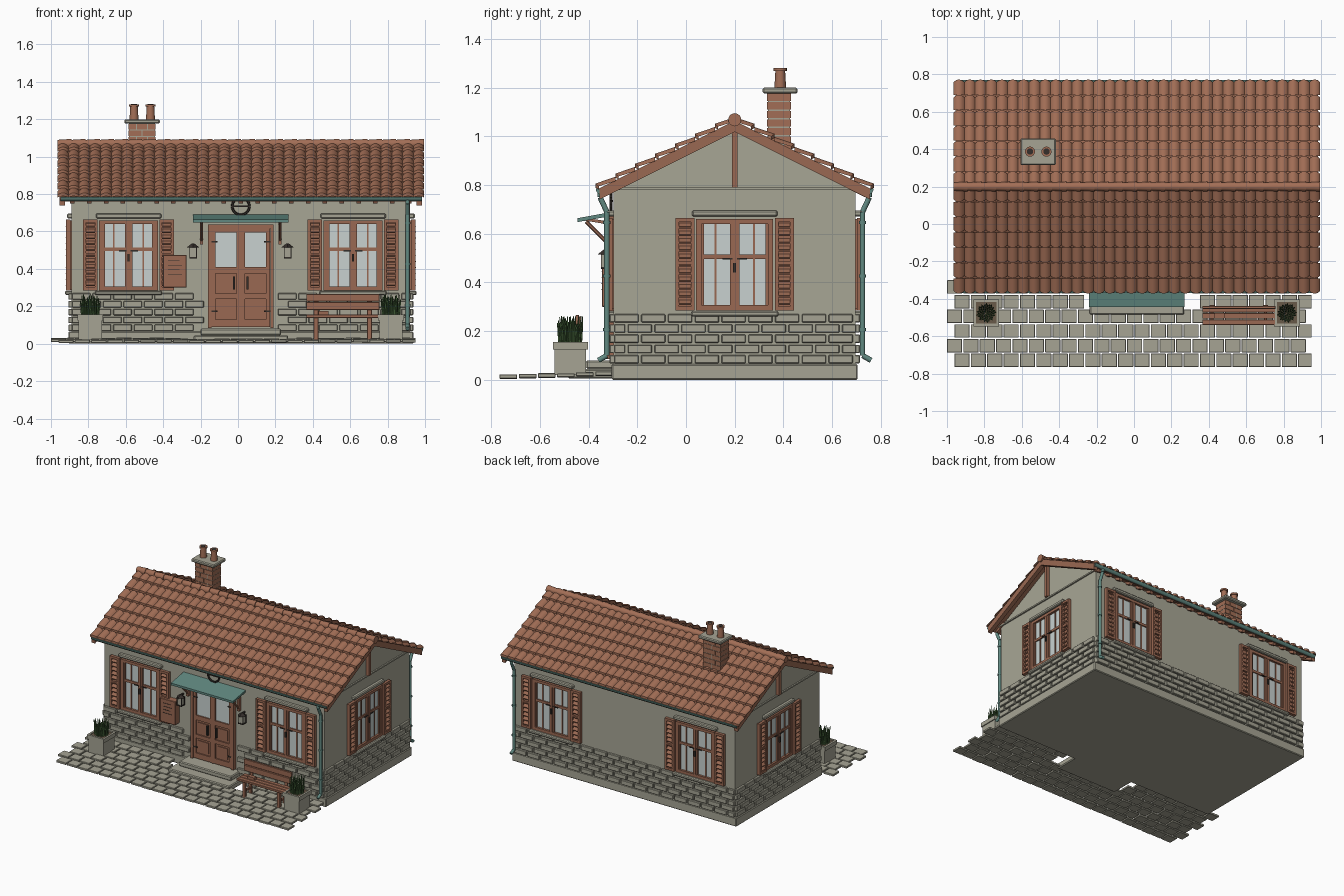
import bpy, bmesh, math, random
from mathutils import Matrix, Vector, Euler

if "Cube" in bpy.data.objects:
    bpy.data.objects.remove(bpy.data.objects["Cube"])

random.seed(4)
CX, CY = 0.015, 0.2            # house centre
HX, HY = 0.905, 0.497          # half size of the walls
T = Matrix.Translation

def mat(name, r, g, b):
    m = bpy.data.materials.new(name)
    m.diffuse_color = (r, g, b, 1)
    m.use_nodes = True
    m.node_tree.nodes["Principled BSDF"].inputs["Base Color"].default_value = m.diffuse_color
    return m

PLASTER = mat("plaster", 0.39, 0.38, 0.30)
STONE = mat("stone", 0.38, 0.37, 0.295)
TILE = mat("terracotta", 0.36, 0.155, 0.092)
WOOD = mat("brown wood", 0.32, 0.14, 0.085)
TEAL = mat("teal metal", 0.12, 0.25, 0.22)
GLASS = mat("pale glass", 0.58, 0.64, 0.63)
DARK = mat("dark iron", 0.035, 0.028, 0.024)
GREEN = mat("leaf green", 0.07, 0.15, 0.05)
SOIL = mat("soil", 0.14, 0.10, 0.065)

class Part:
    """Collects simple solids into one object."""
    def __init__(self, name, material, base=None):
        self.name, self.m, self.base = name, material, base or Matrix()
        self.bm = bmesh.new()

    def box(self, x0, x1, y0, y1, z0, z1, rot=(0, 0, 0)):
        c = Vector(((x0 + x1) / 2, (y0 + y1) / 2, (z0 + z1) / 2))
        M = T(c) @ Euler(rot).to_matrix().to_4x4() @ Matrix.Diagonal((abs(x1 - x0), abs(y1 - y0), abs(z1 - z0), 1))
        bmesh.ops.create_cube(self.bm, size=1, matrix=self.base @ M)
        return self

    def rod(self, a, b, r1, r2=None, n=12):
        a, b = Vector(a), Vector(b)
        q = (b - a).to_track_quat('Z', 'Y').to_matrix().to_4x4()
        bmesh.ops.create_cone(self.bm, cap_ends=True, segments=n, radius1=r1, radius2=r1 if r2 is None else r2,
                              depth=(b - a).length, matrix=self.base @ T((a + b) / 2) @ q)
        return self

    def prism(self, pts, x0, x1):
        """Extrude a (y, z) outline along x."""
        va, vb = ([self.bm.verts.new(self.base @ Vector((x, y, z))) for y, z in pts] for x in (x0, x1))
        self.bm.faces.new(va)
        self.bm.faces.new(vb[::-1])
        for i in range(len(pts)):
            j = (i + 1) % len(pts)
            self.bm.faces.new((va[j], va[i], vb[i], vb[j]))
        return self

    def done(self, smooth=False, bevel=0, solid=True):
        if solid:
            bmesh.ops.recalc_face_normals(self.bm, faces=self.bm.faces)
        me = bpy.data.meshes.new(self.name)
        self.bm.to_mesh(me)
        self.bm.free()
        me.materials.append(self.m)
        ob = bpy.data.objects.new(self.name, me)
        bpy.context.collection.objects.link(ob)
        if bevel:
            mod = ob.modifiers.new("bevel", 'BEVEL')
            mod.width, mod.segments = bevel, 1
        if smooth:
            bpy.ops.object.select_all(action='DESELECT')
            ob.select_set(True)
            bpy.context.view_layer.objects.active = ob
            bpy.ops.object.shade_smooth_by_angle(angle=math.radians(40))
        return ob

# Walls and plinth
Part("house_walls", PLASTER).prism([(CY - HY, 0.03), (CY + HY, 0.03), (CY + HY, 0.78), (CY, 1.03), (CY - HY, 0.78)],
                                   CX - HX, CX + HX).done()
Part("plinth", STONE).box(CX - 0.922, CX + 0.922, CY - 0.505, CY + 0.505, 0, 0.065).done(bevel=0.005)

# Wall frames: local x along the wall, local -y outwards
def wall(angle, along=0):
    dist = HY if angle % 180 == 0 else HX
    return T((CX, CY, 0)) @ Matrix.Rotation(math.radians(angle), 4, 'Z') @ T((along, -dist, 0))

# Stone courses round the foot of the walls
for side, ang in (("front", 0), ("right", 90), ("back", 180), ("left", 270)):
    half = HX if ang % 180 == 0 else HY
    p = Part(side + "_stone_courses", STONE, wall(ang))
    for row in range(5):
        z, u = 0.068 + row * 0.042, -half - (0.055 if row % 2 else 0)
        while u < half:
            a, b = max(u, -half) + 0.003, min(u + 0.102, half + 0.002)
            u += 0.11
            if b - a > 0.02 and not (side == "front" and b > -0.19 and a < 0.19):
                p.box(a, b, -0.017, 0.01, z, z + 0.034)
    p.done(bevel=0.003)

# Windows with shutters
def window(name, M):
    Part(name + "_glass", GLASS, M).box(-0.15, 0.15, -0.004, 0.02, 0.30, 0.65).done()
    f = Part(name + "_frame", WOOD, M)
    for s in (-1, 1):
        f.box(s * 0.158, s * 0.136, -0.02, 0.01, 0.285, 0.66)
        f.box(s * 0.004, s * 0.02, -0.016, 0.01, 0.30, 0.645)
        f.box(s * 0.126, s * 0.136, -0.013, 0.01, 0.30, 0.645)
        f.box(s * 0.075, s * 0.083, -0.01, 0.01, 0.30, 0.645)
    f.box(-0.005, 0.005, -0.02, 0.01, 0.30, 0.645)
    for z0, z1, d in ((0.285, 0.307, 0.02), (0.64, 0.66, 0.02), (0.496, 0.514, 0.012)):
        f.box(-0.15, 0.15, -d, 0.01, z0, z1)
    f.done()
    h = Part(name + "_catches", DARK, M)
    for x in (-0.03, 0.03):
        h.box(x - 0.02, x + 0.02, -0.019, -0.01, 0.494, 0.50)
    h.box(-0.006, 0.006, -0.026, -0.015, 0.44, 0.48).done()
    Part(name + "_lintel", STONE, M).box(-0.175, 0.175, -0.025, 0.01, 0.67, 0.696).done(bevel=0.006)
    Part(name + "_sill", STONE, M).box(-0.18, 0.18, -0.035, 0.01, 0.26, 0.283).done(bevel=0.006)
    sh = Part(name + "_shutters", WOOD, M)
    for s in (-1, 1):
        for a, b in ((0.165, 0.180), (0.228, 0.243)):
            sh.box(s * a, s * b, -0.03, -0.005, 0.285, 0.665)
        for z in (0.285, 0.468, 0.648):
            sh.box(s * 0.18, s * 0.228, -0.028, -0.007, z, z + 0.017)
        for i in range(11):
            z = 0.318 + i * 0.0315
            sh.box(s * 0.18, s * 0.228, -0.032, -0.006, z - 0.004, z + 0.004, rot=(0.6, 0, 0))
        sh.box(s * 0.18, s * 0.228, -0.009, 0.002, 0.29, 0.66)
    sh.done()

for nm, ang, al in (("front_left", 0, -0.6), ("front_right", 0, 0.6), ("back_left", 180, -0.59),
                    ("back_right", 180, 0.59), ("right_gable", 90, 0), ("left_gable", 270, 0)):
    window(nm + "_window", wall(ang, al))

# Double door
D = wall(0)
Part("door_glass", GLASS, D).box(-0.14, 0.14, -0.014, 0.0, 0.40, 0.60).done()
d = Part("double_door", WOOD, D)
hw = Part("door_hardware", DARK, D)
for s in (-1, 1):
    d.box(s * 0.175, s * 0.158, -0.03, 0.01, 0.085, 0.635)              # jamb
    d.box(s * 0.004, s * 0.156, -0.015, 0.01, 0.09, 0.40)               # lower leaf
    for a, b in ((0.004, 0.022), (0.136, 0.156)):
        d.box(s * a, s * b, -0.024, 0.01, 0.09, 0.615)
    for z0, z1 in ((0.09, 0.13), (0.24, 0.268), (0.375, 0.41), (0.595, 0.617)):
        d.box(s * 0.02, s * 0.14, -0.024, 0.01, z0, z1)
    for z0, z1 in ((0.145, 0.225), (0.283, 0.36)):
        d.box(s * 0.036, s * 0.122, -0.021, 0, z0, z1)                  # raised panels
    hw.box(s * 0.03, s * 0.042, -0.04, -0.024, 0.29, 0.36)
    for z in (0.17, 0.54):
        hw.box(s * 0.125, s * 0.16, -0.027, -0.02, z, z + 0.008)
d.box(-0.175, 0.175, -0.03, 0.01, 0.617, 0.637)
d.box(-0.005, 0.005, -0.028, 0, 0.09, 0.617).done()
hw.done()

# Steps
Part("lower_step", STONE).box(CX - 0.252, CX + 0.252, -0.485, -0.30, 0.005, 0.045).done(bevel=0.006)
Part("upper_step", STONE).box(CX - 0.215, CX + 0.215, -0.41, -0.29, 0.045, 0.08).done(bevel=0.006)

# Door canopy with braces
Part("canopy", TEAL).prism([(-0.29, 0.692), (-0.445, 0.664), (-0.445, 0.648), (-0.29, 0.676)], CX - 0.255, CX + 0.255).done()
c = Part("canopy_braces", WOOD)
for x in (CX - 0.21, CX + 0.21):
    c.box(x - 0.008, x + 0.008, -0.32, -0.29, 0.53, 0.67)
    c.box(x - 0.008, x + 0.008, -0.42, -0.30, 0.645, 0.657, rot=(-0.16, 0, 0))
    c.rod((x, -0.315, 0.555), (x, -0.41, 0.65), 0.008, n=6)
c.done()

# Plain ring ornament above the door
o = Part("wall_ring", DARK)
for i in range(24):
    a, b = (2 * math.pi * k / 24 for k in (i, i + 1))
    o.rod((CX + 0.046 * math.cos(a), -0.308, 0.735 + 0.046 * math.sin(a)),
          (CX + 0.046 * math.cos(b), -0.308, 0.735 + 0.046 * math.sin(b)), 0.007, n=6)
o.box(CX - 0.045, CX + 0.045, -0.312, -0.30, 0.731, 0.739).done()

# Lanterns
for nm, x in (("left", CX - 0.255), ("right", CX + 0.25)):
    Part(nm + "_lantern_glass", STONE).box(x - 0.017, x + 0.017, -0.347, -0.313, 0.462, 0.515).done()
    l = Part(nm + "_lantern_frame", DARK)
    l.rod((x, -0.33, 0.515), (x, -0.33, 0.535), 0.033, 0.008, n=4).box(x - 0.02, x + 0.02, -0.35, -0.31, 0.455, 0.463)
    l.box(x - 0.006, x + 0.006, -0.33, -0.29, 0.525, 0.533)
    for sx in (-1, 1):
        for sy in (-1, 1):
            l.box(x + sx * 0.018 - 0.002, x + sx * 0.018 + 0.002, -0.33 + sy * 0.018 - 0.002, -0.33 + sy * 0.018 + 0.002, 0.46, 0.517)
    l.done()

# Notice board with plain battens
Part("notice_board", WOOD).box(-0.40, -0.275, -0.345, -0.29, 0.30, 0.475).done(bevel=0.003)
n = Part("notice_board_battens", DARK)
for i in range(4):
    n.box(-0.375, -0.30 - 0.012 * (i % 2), -0.347, -0.344, 0.37 + i * 0.024, 0.373 + i * 0.024)
n.done()

# Roof deck, bargeboards and rafters
def roof_z(dist): return 1.06 - 0.5 * dist
def chevron(top, thick, reach):
    e = roof_z(reach) - 1.06 + top
    return [(CY, top), (CY + reach, e), (CY + reach, e - thick), (CY, top - thick), (CY - reach, e - thick), (CY - reach, e)]
Part("roof_deck", WOOD).prism(chevron(1.06, 0.022, 0.555), CX - 0.965, CX + 0.965).done()
bb = Part("bargeboards", WOOD)
post = Part("gable_posts", WOOD)
trim = Part("gable_trim", PLASTER)
for s in (-1, 1):
    bb.prism(chevron(1.064, 0.046, 0.556), CX + s * 0.94, CX + s * 0.97)
    post.box(CX + s * 0.90, CX + s * 0.93, CY - 0.012, CY + 0.012, 0.79, 1.03)
    trim.box(CX + s * 0.90, CX + s * 0.915, CY - 0.51, CY + 0.51, 0.779, 0.789)
bb.done(); post.done(); trim.done()
r = Part("rafter_tails", WOOD)
for i in range(21):
    x = CX - 0.9 + i * 0.09
    for s in (-1, 1):
        r.box(x - 0.012, x + 0.012, CY + s * 0.46, CY + s * 0.545, 0.768, 0.793, rot=(-s * 0.464, 0, 0))
r.done()

# Barrel tiles in overlapping rows with scalloped lower edges
COLS, SUB, ROWS = 34, 8, 7
for nm, s in (("front", -1), ("back", 1)):
    t = Part(nm + "_roof_tiles", TILE)
    for row in range(ROWS):
        d0, d1 = 0.572 * row / ROWS, 0.572 * (row + 1) / ROWS
        lines = []
        for i in range(COLS * SUB + 1):
            x = CX - 0.98 + 1.96 * i / (COLS * SUB)
            h = abs(math.sin(math.pi * i / SUB)) ** 0.8
            low = d1 - 0.014 + 0.014 * h
            pts = [(d0, 0.001 + 0.018 * h), (low, 0.014 + 0.018 * h), (low, 0.001 + 0.014 * h)]
            lines.append([t.bm.verts.new((x, CY + s * dd, roof_z(dd) + hh)) for dd, hh in pts])
        for a, b in zip(lines, lines[1:]):
            for k in range(2):
                q = (a[k], a[k + 1], b[k + 1], b[k])
                t.bm.faces.new(q if s < 0 else q[::-1])
    t.done(smooth=True, solid=False)
rt = Part("ridge_tiles", TILE)
for i in range(26):
    x = CX - 0.98 + i * 1.96 / 26
    rt.rod((x, CY, 1.068), (x + 1.96 / 26, CY, 1.068), 0.022, 0.027, n=14)
rt.done(smooth=True)

# Gutters and downpipes
for nm, s in (("front", -1), ("back", 1)):
    y = CY + s * 0.553
    arc = [(y + 0.017 * math.cos(a), 0.785 + 0.022 * math.sin(a)) for a in (math.pi + math.pi * k / 8 for k in range(9))]
    Part(nm + "_gutter", TEAL).prism(arc, CX - 0.965, CX + 0.968).done(smooth=True)
    x, w = CX + 0.892, CY + s * (HY + 0.028)
    path = [(x, y, 0.768), (x, y, 0.75), (x, w, 0.69), (x, w, 0.10), (x, w + s * 0.035, 0.08)]
    dp = Part(nm + "_downpipe", TEAL)
    for a, b in zip(path, path[1:]):
        dp.rod(a, b, 0.011)
    for z in (0.2, 0.42, 0.64):
        dp.rod((x, w, z), (x, w, z + 0.012), 0.015)
    dp.done(smooth=True)

# Chimney
Part("chimney_core", STONE).box(-0.583, -0.443, 0.337, 0.428, 0.90, 1.178).done()
b = Part("chimney_bricks", TILE)
for row in range(7):
    z, cuts = 0.935 + row * 0.035, ((0, 0.5, 1) if row % 2 else (0, 0.3, 0.7, 1))
    for u0, u1 in zip(cuts, cuts[1:]):
        b.box(-0.587 + 0.148 * u0 + 0.002, -0.587 + 0.148 * u1 - 0.002, 0.333, 0.432, z, z + 0.03)
b.done()
Part("chimney_cap", STONE).box(-0.608, -0.418, 0.315, 0.458, 1.176, 1.2).done(bevel=0.006)
for nm, x in (("left", -0.556), ("right", -0.468)):
    Part(nm + "_chimney_pot", TILE).rod((x, 0.387, 1.2), (x, 0.387, 1.27), 0.024, 0.02, 16).rod(
        (x, 0.387, 1.268), (x, 0.387, 1.28), 0.027, n=16).done(smooth=True)
    Part(nm + "_pot_opening", DARK).rod((x, 0.387, 1.275), (x, 0.387, 1.281), 0.017, n=16).done()

# Bench with a small book
be = Part("bench", WOOD)
for i in range(3):
    be.box(0.365, 0.757, -0.54 + i * 0.034, -0.51 + i * 0.034, 0.138, 0.155)
be.box(0.365, 0.757, -0.455, -0.441, 0.18, 0.222).box(0.365, 0.757, -0.453, -0.439, 0.226, 0.266)
for x in (0.405, 0.69):
    for y in (-0.53, -0.46):
        be.box(x, x + 0.026, y, y + 0.018, 0.02, 0.14)
    be.box(x, x + 0.026, -0.44, -0.432, 0.13, 0.26).box(x + 0.005, x + 0.02, -0.52, -0.45, 0.06, 0.075)
be.done(bevel=0.002)
Part("book", WOOD).box(0.43, 0.485, -0.505, -0.475, 0.155, 0.175).done()

# Planters with grassy plants
for nm, x in (("left", -0.79), ("right", 0.818)):
    y = -0.475
    p = Part(nm + "_planter", STONE).box(x - 0.062, x + 0.062, y - 0.065, y + 0.065, 0.02, 0.135)
    for s in (-1, 1):
        p.box(x + s * 0.054, x + s * 0.069, y - 0.072, y + 0.072, 0.125, 0.155)
        p.box(x - 0.054, x + 0.054, y + s * 0.057, y + s * 0.072, 0.125, 0.155)
    p.done()
    Part(nm + "_planter_soil", SOIL).box(x - 0.055, x + 0.055, y - 0.058, y + 0.058, 0.13, 0.15).done()
    g = Part(nm + "_plant", GREEN)
    for i in range(60):
        a, rad = i * 2.4, 0.046 * math.sqrt((i + 0.5) / 60)
        dx, dy = math.cos(a), math.sin(a)
        g.rod((x + dx * rad, y + dy * rad, 0.145), (x + dx * (rad + 0.008), y + dy * (rad + 0.008), random.uniform(0.215, 0.262)),
              0.0055, 0.002, 5)
    g.done()

# Paving, left open under the steps
pv = Part("paving", STONE)
for row in range(6):
    y0 = -0.765 + row * 0.0785
    for i in range(22):
        x0 = (-0.96 if row % 2 == 0 else -1.0) + i * 0.0875
        x1 = min(x0 + 0.081, 0.95)
        if x1 - x0 < 0.02 or (row >= 4 and x1 > -0.24 and x0 < 0.31):
            continue
        z = 0.01 + row * 0.0022 + random.uniform(-0.002, 0.002)
        pv.box(x0, x1, y0, y0 + 0.072, z - 0.004, z + 0.011)
pv.done(bevel=0.002)
